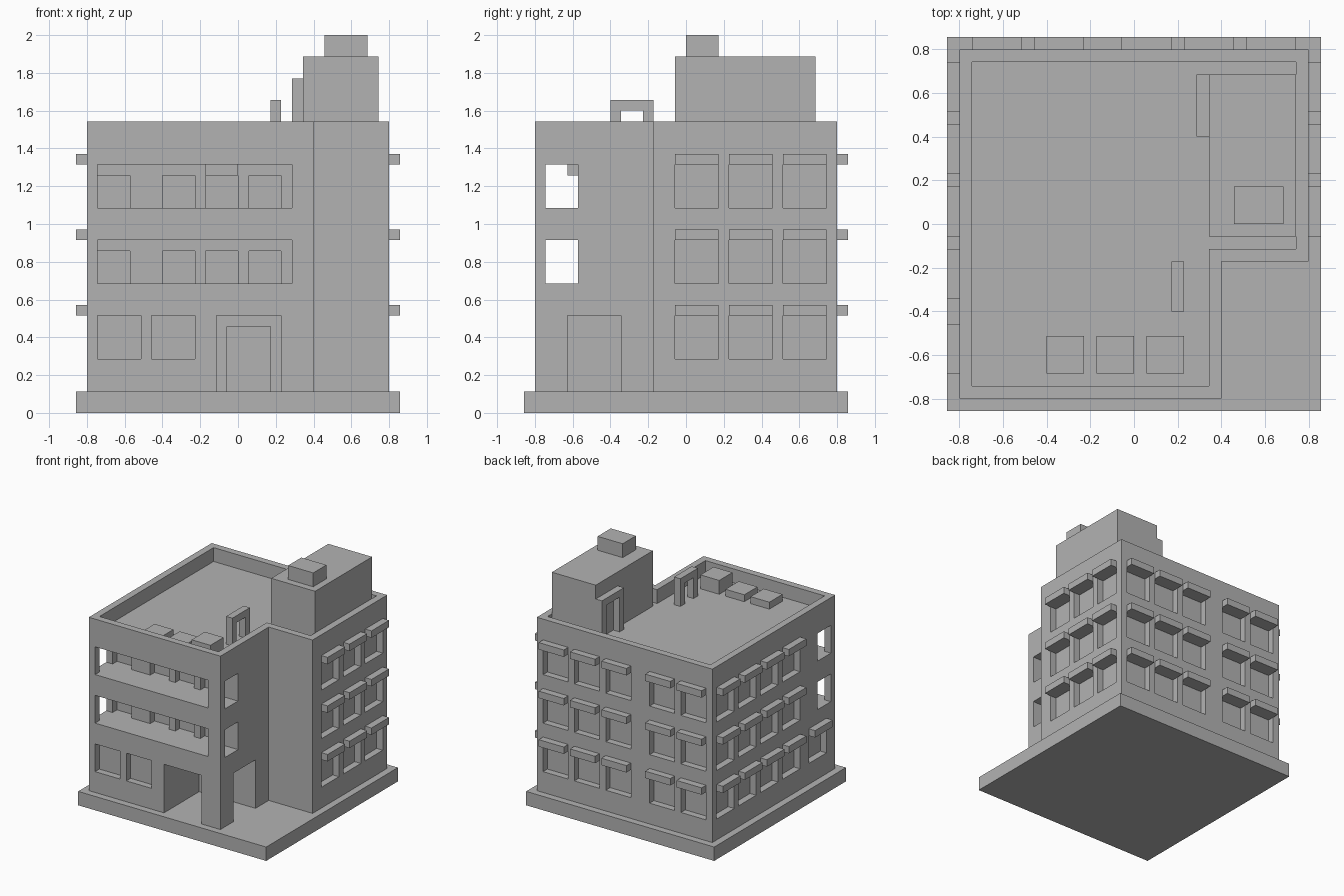
import bpy
import bmesh
from mathutils import Vector

U = 2 / 35  # building module: every part sits on this grid

cube = bpy.data.objects.get("Cube")
if cube:
    bpy.data.objects.remove(cube, do_unlink=True)

grey = bpy.data.materials.new("concrete_grey")
grey.use_nodes = True
colour = (0.45, 0.45, 0.45, 1)
grey.diffuse_color = colour
grey.node_tree.nodes["Principled BSDF"].inputs["Base Color"].default_value = colour


def add_prism(bm, outline, z0, z1):
    """Extrude a counter-clockwise outline from z0 to z1."""
    face = bm.faces.new([bm.verts.new((x * U, y * U, z0 * U)) for x, y in outline])
    top = bmesh.ops.extrude_face_region(bm, geom=[face])["geom"]
    verts = [g for g in top if isinstance(g, bmesh.types.BMVert)]
    bmesh.ops.translate(bm, verts=verts, vec=Vector((0, 0, (z1 - z0) * U)))


def make(name, prisms):
    bm = bmesh.new()
    for p in prisms:
        add_prism(bm, *p)
    bmesh.ops.recalc_face_normals(bm, faces=bm.faces[:])
    mesh = bpy.data.meshes.new(name)
    bm.to_mesh(mesh)
    bm.free()
    mesh.materials.append(grey)
    ob = bpy.data.objects.new(name, mesh)
    bpy.context.collection.objects.link(ob)
    return ob


def box(x0, x1, y0, y1, z0, z1):
    x0, x1 = sorted((x0, x1))
    y0, y1 = sorted((y0, y1))
    return [(x0, y0), (x1, y0), (x1, y1), (x0, y1)], z0, z1


def carve(target, name, prisms):
    """Subtract a group of separate prisms from the target."""
    cutter = make(name, prisms)
    cutter.hide_render = True
    mod = target.modifiers.new(name, 'BOOLEAN')
    mod.operation = 'DIFFERENCE'
    mod.solver = 'EXACT'
    mod.object = cutter
    bpy.context.view_layer.objects.active = target
    bpy.ops.object.modifier_apply(modifier=mod.name)
    bpy.data.objects.remove(cutter, do_unlink=True)


# Base slab and L-shaped building block
make("base_slab", [box(-15, 15, -15, 15, 0, 2)])
walls = make("building_walls", [([(-14, -14), (7, -14), (7, -3), (14, -3),
                                  (14, 14), (-14, 14)], 2, 27)])

# Sunken roof inside the parapet
carve(walls, "roof_recess", [([(-13, -13), (6, -13), (6, -2), (13, -2),
                               (13, 13), (-13, 13)], 25, 28)])

# Recessed windows with an awning over each
SILLS = (5, 12, 19)
DEEP = 13.02
windows, awnings = [], []


def window_x(side, y, sill):
    windows.append(box(side * DEEP, side * 14.5, y, y + 4, sill, sill + 4))
    awnings.append(box(side * 14, side * 15, y, y + 4, sill + 4, sill + 5))


def window_back(x, sill):
    windows.append(box(x, x + 4, DEEP, 14.5, sill, sill + 4))
    awnings.append(box(x, x + 4, 14, 15, sill + 4, sill + 5))


for sill in SILLS:
    for y in (-1, 4, 9):
        window_x(1, y, sill)
    for y in (-6, -1, 4, 9):
        window_x(-1, y, sill)
    for x in (-13, -8, -1, 4, 9):
        window_back(x, sill)
window_x(-1, -12, SILLS[0])

# Plain ground floor front windows
for x in (-13, -8):
    windows.append(box(x, x + 4, -14.5, -DEEP, 5, 9))
carve(walls, "window_cutters", windows)
make("window_awnings", awnings)

# Open balconies on the two upper floors, with windows in their back walls
upper = SILLS[1:]
carve(walls, "balcony_passages", [box(-15, 8, -13, -10, z, z + 4) for z in upper])
carve(walls, "balcony_fronts", [box(-13, 5, -15, -12, z, z + 4) for z in upper])
carve(walls, "balcony_windows", [box(x, x + 3, -10.5, -9, z, z + 3)
                                 for z in upper for x in (-13, -7, -3, 1)])
make("balcony_awning", [box(-3, 0, -11, -10, 22, 23)])

# Corner entrance porch and recessed door
carve(walls, "porch_front", [box(-2, 4, -15, -6, 1, 9)])
carve(walls, "porch_side", [box(3, 8, -11, -6, 1, 9)])
carve(walls, "entrance_door", [box(-1, 3, -7, -5, 1, 8)])

# Rooftop stair house with a cap box
make("stair_house", [box(6, 13, -1, 12, 25, 33)])
make("stair_house_vent", [box(8, 12, 0, 3, 33, 35)])


def frame(name, x, y0, y1, top):
    """Two posts and a beam, one module thick."""
    outer = [box(x, x + 1, y, y + 1, 25, top - 1) for y in (y0, y1 - 1)]
    make(name, outer + [box(x, x + 1, y0, y1, top - 1, top)])


frame("stair_door_frame", 5, 7, 12, 31)
frame("roof_arch", 3, -7, -3, 29)

# Low roof units behind the front parapet
for i, (x, height) in enumerate(((-7, 1), (-3, 1), (1, 2))):
    make(f"roof_unit_{i + 1}", [box(x, x + 3, -12, -9, 25, 25 + height)])
